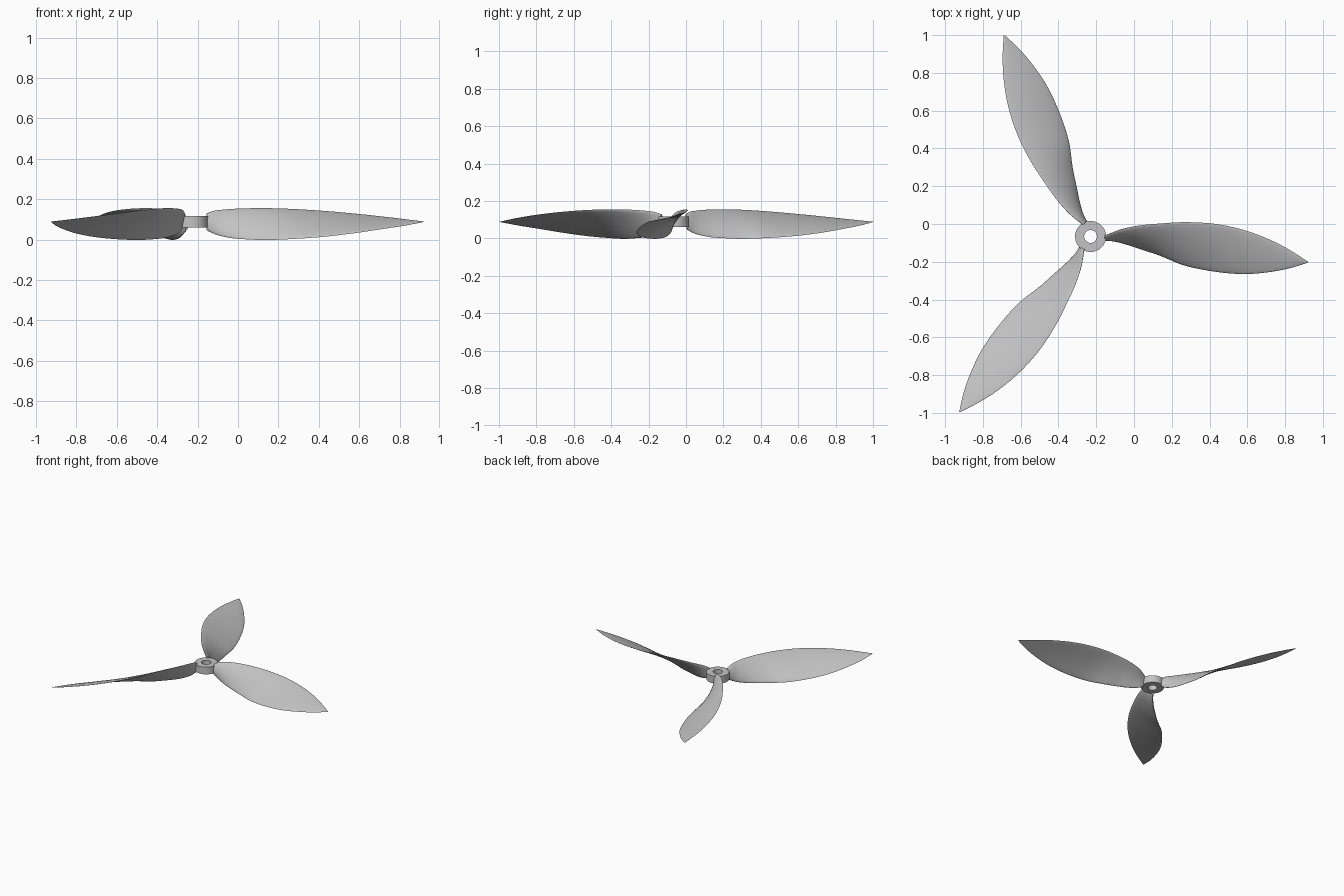
import bpy, bmesh, math
from mathutils import Matrix, Vector

if "Cube" in bpy.data.objects:
    bpy.data.objects.remove(bpy.data.objects["Cube"])

HUB = Vector((-0.23, -0.066, 0.0))

grey = bpy.data.materials.new("plain grey")
grey.use_nodes = True
grey.diffuse_color = (0.55, 0.55, 0.55, 1)
grey.node_tree.nodes["Principled BSDF"].inputs["Base Color"].default_value = (0.55, 0.55, 0.55, 1)


def make_object(name, bm, angle):
    bmesh.ops.remove_doubles(bm, verts=bm.verts, dist=1e-5)
    bmesh.ops.recalc_face_normals(bm, faces=bm.faces)
    mesh = bpy.data.meshes.new(name)
    bm.to_mesh(mesh)
    bm.free()
    mesh.materials.append(grey)
    obj = bpy.data.objects.new(name, mesh)
    bpy.context.collection.objects.link(obj)
    bpy.ops.object.select_all(action='DESELECT')
    obj.select_set(True)
    bpy.context.view_layer.objects.active = obj
    bpy.ops.object.shade_smooth_by_angle(angle=math.radians(angle))
    return obj


def loft(bm, rings, closed=False):
    """Skin a list of equal-length closed rings."""
    loops = [[bm.verts.new(p) for p in ring] for ring in rings]
    pairs = list(zip(loops, loops[1:])) + ([(loops[-1], loops[0])] if closed else [])
    for a, b in pairs:
        n = len(a)
        for i in range(n):
            j = (i + 1) % n
            bm.faces.new((a[i], a[j], b[j], b[i]))
    return loops


# Hub: a square profile swept round the axis, leaving the shaft hole open
bm = bmesh.new()
profile = [(0.034, 0.06), (0.082, 0.06), (0.082, 0.117), (0.034, 0.117)]
SIDES = 64
loft(bm, [[(r * math.cos(k * math.tau / SIDES), r * math.sin(k * math.tau / SIDES), z)
           for k in range(SIDES)] for r, z in profile], closed=True)
make_object("hub", bm, 30).location = HUB

# Blade stations: radius, high edge y, low edge y, high edge z, low edge z, thickness
stations = [
    (0.075, 0.000, -0.018, 0.130, 0.047, 0.022),
    (0.110, 0.014, -0.022, 0.143, 0.030, 0.024),
    (0.150, 0.030, -0.033, 0.149, 0.018, 0.024),
    (0.206, 0.045, -0.050, 0.154, 0.008, 0.024),
    (0.280, 0.058, -0.075, 0.157, 0.003, 0.023),
    (0.364, 0.066, -0.103, 0.158, 0.000, 0.022),
    (0.496, 0.074, -0.155, 0.154, 0.005, 0.020),
    (0.654, 0.066, -0.187, 0.144, 0.016, 0.017),
    (0.810, 0.034, -0.200, 0.130, 0.034, 0.014),
    (0.955, -0.020, -0.188, 0.114, 0.055, 0.010),
    (1.060, -0.075, -0.167, 0.101, 0.071, 0.007),
    (1.152, -0.134, -0.138, 0.089, 0.088, 0.002),
]


def slope(i):
    """Change of each value per unit radius at station i."""
    a, b = stations[max(i - 1, 0)], stations[min(i + 1, len(stations) - 1)]
    return [(q - p) / (b[0] - a[0]) for p, q in zip(a, b)]


def smooth_stations(steps=5):
    for i in range(len(stations) - 1):
        a, b, ma, mb = stations[i], stations[i + 1], slope(i), slope(i + 1)
        h = b[0] - a[0]
        for s in range(steps):
            t = s / steps
            yield [(2*t**3 - 3*t**2 + 1) * p + (t**3 - 2*t**2 + t) * h * m
                   + (3*t**2 - 2*t**3) * q + (t**3 - t**2) * h * n
                   for p, q, m, n in zip(a, b, ma, mb)]
    yield stations[-1]


def section(r, y_hi, y_lo, z_hi, z_lo, thick, points=28):
    """Thin lens-shaped section with a slight upward camber."""
    hi, lo = Vector((r, y_hi, z_hi)), Vector((r, y_lo, z_lo))
    chord = hi - lo
    up = Vector((0, -chord.z, chord.y)).normalized()
    ring = []
    for k in range(points):
        a = k * math.tau / points
        u = (1 - math.cos(a)) / 2
        offset = thick / 2 * math.sin(a) + 0.3 * thick * (4 * u * (1 - u) - 0.5)
        ring.append(lo + chord * u + up * offset)
    return ring


# Three twisted blades, spaced evenly round the hub
rings = [section(*s) for s in smooth_stations()]
for i, name in enumerate(("left_blade", "back_blade", "front_blade")):
    bm = bmesh.new()
    loops = loft(bm, rings)
    bm.faces.new(loops[0])
    bm.faces.new(loops[-1])
    bmesh.ops.rotate(bm, verts=bm.verts, cent=(0, 0, 0),
                     matrix=Matrix.Rotation(i * math.tau / 3, 3, 'Z'))
    make_object(name, bm, 50).location = HUB
